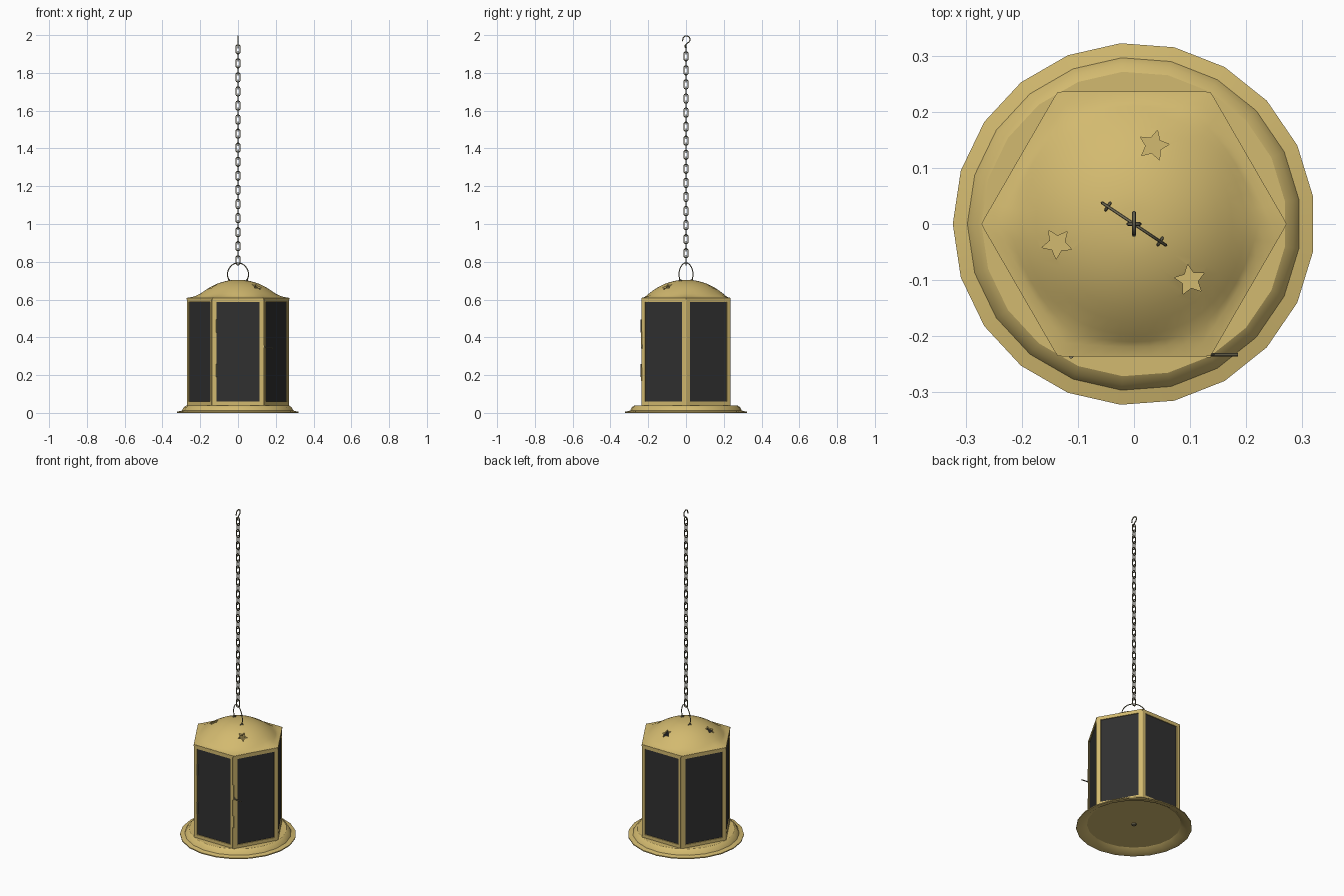
import bpy, bmesh
from math import pi, sin, cos, radians, atan2
from mathutils import Matrix, Vector

if "Cube" in bpy.data.objects:
    bpy.data.objects.remove(bpy.data.objects["Cube"], do_unlink=True)


def material(name, rgb):
    m = bpy.data.materials.new(name)
    m.use_nodes = True
    m.diffuse_color = (*rgb, 1)
    m.node_tree.nodes["Principled BSDF"].inputs["Base Color"].default_value = (*rgb, 1)
    return m


BRASS = material("brass", (0.65, 0.49, 0.16))
GLASS = material("smoked_glass", (0.03, 0.03, 0.03))
IRON = material("dark_bronze", (0.2, 0.18, 0.11))


def add(name, bm, mat, smooth=None):
    me = bpy.data.meshes.new(name)
    bmesh.ops.recalc_face_normals(bm, faces=bm.faces)
    bm.to_mesh(me)
    bm.free()
    me.materials.append(mat)
    ob = bpy.data.objects.new(name, me)
    bpy.context.collection.objects.link(ob)
    if smooth:
        shade(ob, smooth)
    return ob


def shade(ob, angle):
    bpy.ops.object.select_all(action="DESELECT")
    ob.select_set(True)
    bpy.context.view_layer.objects.active = ob
    bpy.ops.object.shade_smooth_by_angle(angle=radians(angle))


def box(bm, size, loc, turn=Matrix()):
    bmesh.ops.create_cube(bm, size=1, matrix=turn @ Matrix.Translation(loc) @ Matrix.Diagonal((*size, 1)))


def loft(bm, rings, close=False):
    """Bridge rings of points and cap both ends, or close the loop."""
    vs = [[bm.verts.new(p) for p in r] for r in rings]
    n = len(vs[0])
    for a, b in zip(vs, vs[1:]):
        for i in range(n):
            bm.faces.new((a[i], a[(i + 1) % n], b[(i + 1) % n], b[i]))
    for r in (vs[0], vs[-1]):
        bm.faces.new(r)


def wire(name, pts, radius, mat, cyclic=False):
    cu = bpy.data.curves.new(name, "CURVE")
    cu.dimensions = "3D"
    cu.bevel_depth, cu.bevel_resolution, cu.use_fill_caps = radius, 1, True
    sp = cu.splines.new("POLY")
    sp.points.add(len(pts) - 1)
    for p, co in zip(sp.points, pts):
        p.co = (*co, 1)
    sp.use_cyclic_u = cyclic
    cu.materials.append(mat)
    ob = bpy.data.objects.new(name, cu)
    bpy.context.collection.objects.link(ob)
    bpy.ops.object.select_all(action="DESELECT")
    ob.select_set(True)
    bpy.context.view_layer.objects.active = ob
    bpy.ops.object.convert(target="MESH")
    ob = bpy.context.object
    ob.name = name
    shade(ob, 50)
    return ob


R, AP = 0.272, 0.236          # hexagon corner radius and apothem
Z0, Z1 = 0.04, 0.607          # wall bottom and top

# Flared dish base, hollow underneath
SIDES = 21
base_profile = [(0.262, 0.022), (0.292, 0.004), (0.323, 0.0),
                (0.323, 0.006), (0.297, 0.012), (0.287, 0.03), (0.272, Z0)]
bm = bmesh.new()
loft(bm, [[(r * cos(pi + 2 * pi * i / SIDES), r * sin(pi + 2 * pi * i / SIDES), z)
           for i in range(SIDES)] for r, z in base_profile])
add("dish_base", bm, BRASS, 30)

bm = bmesh.new()
bmesh.ops.create_cone(bm, cap_ends=True, segments=8, radius1=0.012, radius2=0.014, depth=0.008,
                      matrix=Matrix.Translation((0, 0, 0.018)))
add("base_nut", bm, IRON)

# Six framed glass panels, built on the front side and turned round
frame, glass, posts = bmesh.new(), bmesh.new(), bmesh.new()
H, MID = Z1 - Z0, (Z0 + Z1) / 2
for k in range(6):
    turn = Matrix.Rotation(k * pi / 3, 4, "Z")
    for s in (-1, 1):
        box(frame, (0.016, 0.012, H), (s * 0.121, -AP + 0.006, MID), turn)
        box(frame, (0.24, 0.012, 0.02), (0, -AP + 0.006, MID + s * (H / 2 - 0.01)), turn)
    box(glass, (0.23, 0.003, H - 0.03), (0, -AP + 0.007, MID), turn)
    corner = Matrix.Rotation(k * pi / 3, 4, "Z")
    bmesh.ops.create_cone(posts, cap_ends=True, segments=10, radius1=0.009, radius2=0.009, depth=H,
                          matrix=corner @ Matrix.Translation((R - 0.011, 0, MID)))
add("panel_frames", frame, BRASS)
add("glass_panels", glass, GLASS)
add("corner_posts", posts, BRASS, 50)

# Roof: a hexagonal eave easing into a round dome
N = 48
roof_profile = [(0.272, 0.600, 1), (0.272, 0.609, 1), (0.245, 0.613, 0.8), (0.222, 0.620, 0.4),
                (0.2, 0.631, 0.1), (0.175, 0.648, 0), (0.15, 0.664, 0), (0.12, 0.680, 0),
                (0.09, 0.691, 0), (0.06, 0.699, 0), (0.03, 0.703, 0)]


def roof_ring(r, z, hexness):
    pts = []
    for i in range(N):
        a = 2 * pi * i / N
        f = cos(pi / 6) / cos(a % (pi / 3) - pi / 6)
        q = r * (1 + hexness * (f - 1))
        pts.append((q * cos(a), q * sin(a), z))
    return pts


outer = [roof_ring(*p) for p in roof_profile]
inner = [roof_ring(r - 0.008, z - 0.006, h) for r, z, h in reversed(roof_profile[1:])]
bm = bmesh.new()
loft(bm, inner[:-1] + [roof_ring(0.262, 0.600, 1)] + outer)
roof = add("domed_roof", bm, BRASS)

# Star vents cut through the roof
bm = bmesh.new()
for x, y in ((0.035, 0.14), (-0.137, -0.035), (0.1, -0.1)):
    a0 = atan2(y, x)
    star = [(x + r * cos(a0 + i * pi / 5), y + r * sin(a0 + i * pi / 5))
            for i in range(10) for r in [0.028 if i % 2 == 0 else 0.014]]
    loft(bm, [[(*p, z) for p in star] for z in (0.61, 0.72)])
cutter = add("star_cutter", bm, BRASS)
cutter.hide_render = True
cut = roof.modifiers.new("star_vents", "BOOLEAN")
cut.operation, cut.solver, cut.object = "DIFFERENCE", "EXACT", cutter
bpy.context.view_layer.objects.active = roof
bpy.ops.object.modifier_apply(modifier=cut.name)
bpy.data.objects.remove(cutter, do_unlink=True)
shade(roof, 35)

# Bail handle, set diagonally over the roof
d = Vector((0.06, -0.04, 0)).normalized()
arch = [d * 0.068 * cos(t) + Vector((0, 0, 0.728 + 0.066 * sin(t)))
        for t in [pi * i / 16 for i in range(17)]]
feet = [d * 0.056 + Vector((0, 0, 0.698)), -d * 0.056 + Vector((0, 0, 0.698))]
wire("bail_handle", [feet[0]] + arch + [feet[1]], 0.0028, IRON)
for side, foot in zip(("left", "right"), feet):
    wire(side + "_handle_eye", [foot + Vector((0.008 * sin(t) * -d.y, 0.008 * sin(t) * d.x, 0.008 * cos(t)))
                                for t in [2 * pi * i / 10 for i in range(10)]], 0.0025, IRON, True)

# Chain of alternating links
LINKS, LOW, TOP = 31, 0.808, 1.925
oval = [(0.0105 * cos(t), 0, 0.014 * (1 if sin(t) > 0.01 else -1 if sin(t) < -0.01 else 0) + 0.0105 * sin(t))
        for t in [2 * pi * i / 14 for i in range(14)]]
first = wire("chain_link_1", oval, 0.0032, IRON, True)
for i in range(LINKS):
    link = first
    if i:
        link = bpy.data.objects.new("chain_link_%d" % (i + 1), first.data)
        bpy.context.collection.objects.link(link)
    link.location = (0, 0, LOW + (TOP - LOW) * i / (LINKS - 1))
    link.rotation_euler.z = (i % 2) * pi / 2

# Hook at the top of the chain
bend = [(0, 0.002 + 0.019 * cos(t), 1.977 + 0.019 * sin(t)) for t in [radians(-40 + 25 * i) for i in range(10)]]
wire("top_hook", [(0, 0.004, 1.932), (0, -0.006, 1.937), (0, -0.004, 1.948)] + bend
     + [(0, -0.02, 1.968)], 0.0034, IRON)

# Door hinges and latch on the front panel
bm = bmesh.new()
for z in (0.225, 0.46):
    bmesh.ops.create_cone(bm, cap_ends=True, segments=8, radius1=0.004, radius2=0.004, depth=0.07,
                          matrix=Matrix.Translation((-0.112, -AP, z)))
add("door_hinges", bm, IRON, 50)
bm = bmesh.new()
box(bm, (0.008, 0.008, 0.09), (0.133, -AP + 0.002, 0.385))
box(bm, (0.008, 0.008, 0.07), (0.133, -AP + 0.002, 0.205))
add("latch_plates", bm, BRASS)
wire("latch_pin", [(0.135, -0.233, 0.36), (0.142, -0.233, 0.345), (0.185, -0.233, 0.342)], 0.0032, IRON)
